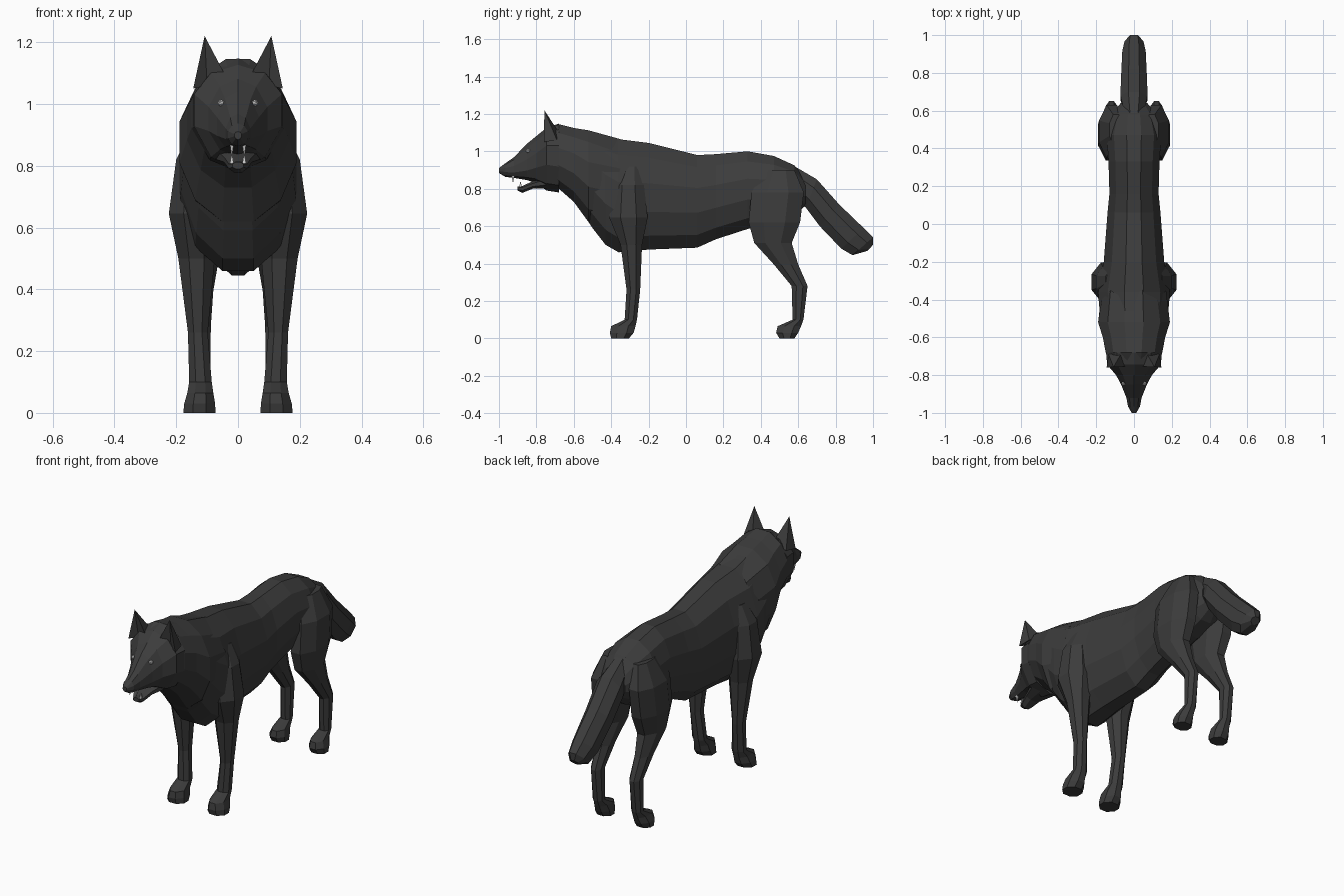
import bpy, bmesh
from math import sin, cos, pi
from mathutils import Vector as V

if "Cube" in bpy.data.objects:
    bpy.data.objects.remove(bpy.data.objects["Cube"])


def material(name, v):
    m = bpy.data.materials.new(name)
    m.diffuse_color = (v, v, v, 1)
    m.use_nodes = True
    m.node_tree.nodes["Principled BSDF"].inputs["Base Color"].default_value = m.diffuse_color
    return m


FUR = material("dark_fur", 0.045)
PALE = material("pale", 0.6)


def ring(mid, half, top, bot, n):
    """Faceted cross-section: width along x, separate upper and lower reach."""
    k = 1 / cos(pi / n)
    pts = []
    for i in range(n):
        a = 2 * pi * (i + 0.5) / n
        s = sin(a) * k
        reach = (top - mid) * s if s > 0 else (bot - mid) * -s
        pts.append(mid + V((half * cos(a) * k, 0, 0)) + reach)
    return pts


def finish(bm, name, mat=FUR, mirror=False):
    bmesh.ops.recalc_face_normals(bm, faces=bm.faces)
    me = bpy.data.meshes.new(name)
    bm.to_mesh(me)
    bm.free()
    me.materials.append(mat)
    ob = bpy.data.objects.new(name, me)
    bpy.context.collection.objects.link(ob)
    if mirror:
        ob.modifiers.new("mirror", 'MIRROR').use_mirror_merge = False
    return ob


def loft(name, rings, mirror=False):
    bm = bmesh.new()
    loops = [[bm.verts.new(p) for p in r] for r in rings]
    n = len(loops[0])
    for a, b in zip(loops, loops[1:]):
        for i in range(n):
            j = (i + 1) % n
            bm.faces.new((a[i], a[j], b[j], b[i]))
    bm.faces.new(loops[0])
    bm.faces.new(loops[-1])
    return finish(bm, name, FUR, mirror)


def along_y(name, rows, n=12):
    """Rows: y, bottom z, top z, half width, z of widest point."""
    return loft(name, [ring(V((0, y, m)), w, V((0, y, t)), V((0, y, b)), n)
                       for y, b, t, w, m in rows])


def leg(name, rows):
    """Rows: z, front y, back y, inner x, outer x."""
    rs = []
    for z, f, b, i, o in rows:
        x = (i + o) / 2
        rs.append(ring(V((x, (f + b) / 2, z)), (o - i) / 2, V((x, f, z)), V((x, b, z)), 8))
    return loft(name, rs, True)


def spike(name, base, tip, mat=FUR):
    bm = bmesh.new()
    vs = [bm.verts.new(p) for p in base]
    t = bm.verts.new(tip)
    bm.faces.new(vs)
    for i in range(len(vs)):
        bm.faces.new((vs[i], vs[(i + 1) % len(vs)], t))
    return finish(bm, name, mat, True)


# Torso with neck and deep chest
along_y("torso", [
    (-.68, .81, 1.12, .12, .96), (-.58, .715, 1.115, .155, .93),
    (-.50, .59, 1.10, .175, .87), (-.43, .50, 1.08, .185, .80),
    (-.36, .46, 1.065, .19, .75), (-.20, .475, 1.045, .16, .75),
    (.06, .485, .98, .14, .74), (.16, .53, .985, .13, .76),
    (.33, .585, 1.0, .135, .80), (.47, .62, .975, .145, .80),
    (.58, .66, .925, .12, .80), (.64, .71, .85, .07, .78)])

# Mane with a ragged rear edge
mane = along_y("mane", [
    (-.735, .83, 1.115, .13, .98), (-.68, .80, 1.145, .15, .97),
    (-.60, .73, 1.125, .165, .94), (-.52, .62, 1.112, .19, .88),
    (-.40, .60, 1.065, .17, .85)])
for v in list(mane.data.vertices)[-12::2]:
    v.co.y += .05

# Head and upper muzzle
along_y("head", [
    (-1.0, .885, .91, .012, .90), (-.965, .865, .935, .032, .90),
    (-.92, .86, .965, .04, .90), (-.85, .85, 1.035, .068, .92),
    (-.80, .835, 1.075, .095, .95), (-.745, .80, 1.12, .142, .99),
    (-.68, .79, 1.14, .148, .98)], 10)

# Lower jaw, dropped open
along_y("lower_jaw", [
    (-.90, .79, .812, .018, .80), (-.875, .778, .815, .03, .80),
    (-.82, .80, .84, .045, .82), (-.72, .80, .88, .08, .84)], 8)

# Ears
spike("ear", [V((.045, -.755, 1.10)), V((.10, -.735, 1.06)), V((.145, -.76, 1.05)),
              V((.135, -.69, 1.06)), V((.065, -.68, 1.10))], V((.108, -.757, 1.22)))

# Teeth
for name, y, z, h in (("upper_tooth", -.925, .868, -.04), ("lower_tooth", -.885, .808, .035)):
    spike(name, [V((.02 + dx, y + dy, z)) for dx, dy in
                 ((-.006, -.007), (.006, -.007), (.006, .008), (-.006, .008))],
          V((.02, y, z + h)), PALE)

# Eyes
bm = bmesh.new()
bmesh.ops.create_icosphere(bm, subdivisions=1, radius=.012)
bmesh.ops.translate(bm, verts=bm.verts, vec=(.055, -.845, 1.003))
finish(bm, "eye", PALE, True)

# Front legs with shoulder and paw
leg("front_leg", [
    (.92, -.34, -.25, .10, .15), (.82, -.39, -.225, .08, .20),
    (.645, -.41, -.205, .06, .224), (.50, -.35, -.235, .075, .193),
    (.26, -.318, -.245, .098, .162), (.10, -.328, -.262, .085, .158),
    (.065, -.40, -.27, .08, .164), (.03, -.407, -.28, .074, .174),
    (0, -.40, -.305, .073, .177)])

# Hind legs with thigh, hock and paw
leg("hind_leg", [
    (.90, .42, .58, .06, .13), (.78, .35, .63, .05, .185),
    (.62, .335, .61, .05, .19), (.51, .365, .565, .06, .175),
    (.395, .47, .60, .08, .158), (.28, .565, .65, .088, .15),
    (.10, .57, .628, .09, .148), (.065, .49, .615, .082, .156),
    (.03, .482, .60, .076, .168), (0, .50, .58, .076, .168)])

# Tail: upper point, lower point, half width of each section
tail = []
for yt, zt, yb, zb, w in [
        (.58, .92, .60, .76, .05), (.70, .85, .64, .70, .072),
        (.82, .715, .715, .60, .068), (.95, .59, .83, .48, .062),
        (1.0, .54, .89, .445, .05), (1.0, .50, .97, .468, .025)]:
    t, b = V((0, yt, zt)), V((0, yb, zb))
    tail.append(ring((t + b) / 2, w, t, b, 8))
loft("tail", tail)
